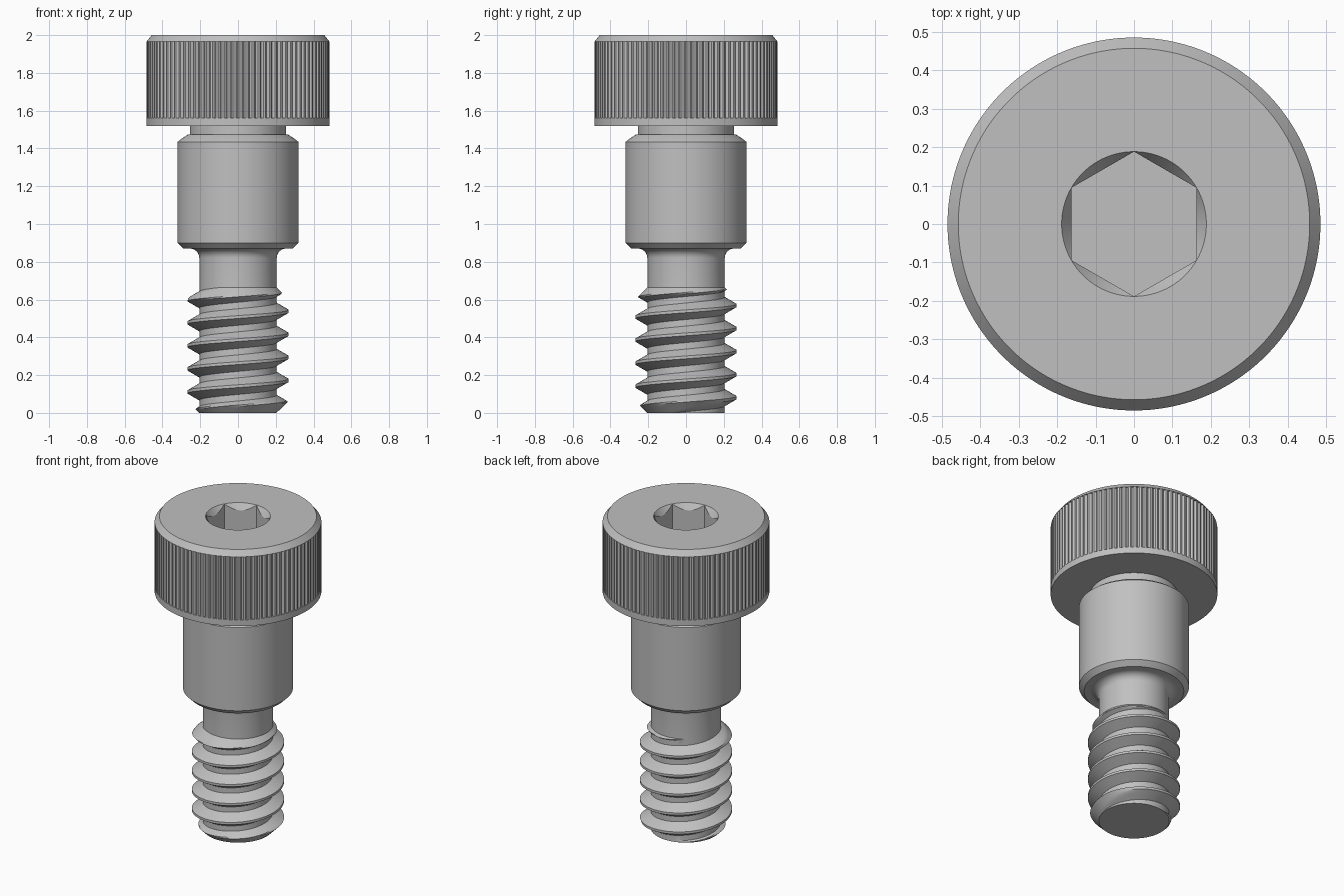
import bpy, bmesh
from math import cos, sin, tan, pi, tau

cube = bpy.data.objects.get("Cube")
if cube:
    bpy.data.objects.remove(cube)

steel = bpy.data.materials.new("grey steel")
steel.use_nodes = True
GREY = (0.53, 0.53, 0.53, 1)
steel.diffuse_color = GREY
steel.node_tree.nodes["Principled BSDF"].inputs["Base Color"].default_value = GREY


def skin(name, rings, count):
    """Skin stacked rings; each ring maps a column index to (radius, height)."""
    bm = bmesh.new()
    grid = []
    for ring in rings:
        row = []
        for i in range(count + 1):
            a = tau * i / count
            r, z = ring(i)
            row.append(bm.verts.new((r * cos(a), r * sin(a), z)))
        grid.append(row)
    for low, high in zip(grid, grid[1:]):
        for i in range(count):
            bm.faces.new((low[i], low[i + 1], high[i + 1], high[i]))
    bmesh.ops.remove_doubles(bm, verts=bm.verts, dist=1e-5)
    mesh = bpy.data.meshes.new(name)
    bm.to_mesh(mesh)
    bm.free()
    mesh.materials.append(steel)
    obj = bpy.data.objects.new(name, mesh)
    bpy.context.collection.objects.link(obj)
    bpy.ops.object.select_all(action='DESELECT')
    obj.select_set(True)
    bpy.context.view_layer.objects.active = obj
    bpy.ops.object.shade_smooth_by_angle(angle=pi / 9)
    return obj


def circle(r, z):
    return lambda i: (r, z)


# Head: knurled side, chamfered top, hexagonal socket
HEAD_R, SIDES = 0.485, 288
FLAT = 0.163
SOCKET_R = FLAT / cos(pi / 6)


def knurl(z):
    return lambda i: (HEAD_R - (0.012 if i % 3 == 0 else 0), z)


def hexagon(i):
    a = (tau * i / SIDES + pi / 6) % (pi / 3) - pi / 6
    return FLAT / cos(a)


def socket_lip(i):
    r = hexagon(i)
    return r, 2 - (SOCKET_R - r) * 1.5


def socket_foot(i):
    return hexagon(i), 1.76


skin("socket_head", [
    circle(0.255, 1.52), circle(HEAD_R, 1.52), circle(HEAD_R, 1.56),
    knurl(1.56), knurl(1.965), circle(HEAD_R, 1.965),
    circle(0.457, 2), circle(SOCKET_R, 2),
    socket_lip, socket_foot, circle(0, 1.76)], SIDES)

# Shoulder with upper neck, chamfers and filleted lower neck
CORE = 0.205
FILLET = 0.05
profile = [(CORE, 0.665)]
for k in range(9):
    a = pi / 2 * k / 8
    profile.append((CORE + FILLET * (1 - cos(a)), 0.82 + FILLET * sin(a)))
profile += [(0.29, 0.87), (0.32, 0.9), (0.32, 1.435), (0.295, 1.455),
            (0.262, 1.475), (0.255, 1.475), (0.255, 1.52)]
skin("shoulder", [circle(r, z) for r, z in profile], 96)

# Right-hand thread, tapered at both ends
PITCH, CREST, TOP = 0.122, 0.268, 0.665
LAND = 0.0075
DEPTH = CREST - CORE
FLANK = DEPTH * tan(pi / 6)
COLUMNS = 96


def helix(turn, offset):
    d = min(offset, PITCH - offset)
    r = max(CORE, CREST - max(0, d - LAND) / FLANK * DEPTH)

    def ring(i):
        z = 0.05 + PITCH * (turn + i / COLUMNS) + offset
        z = min(max(z, 0), TOP)
        return min(r, CORE + z, CORE + TOP - z), z
    return ring


steps = [LAND + FLANK * k / 5 for k in range(6)]
steps += [PITCH - s for s in reversed(steps)]
rings = [circle(0, 0), circle(CORE, 0)]
rings += [helix(t, s) for t in range(-3, 7) for s in steps]
skin("thread", rings, COLUMNS)
